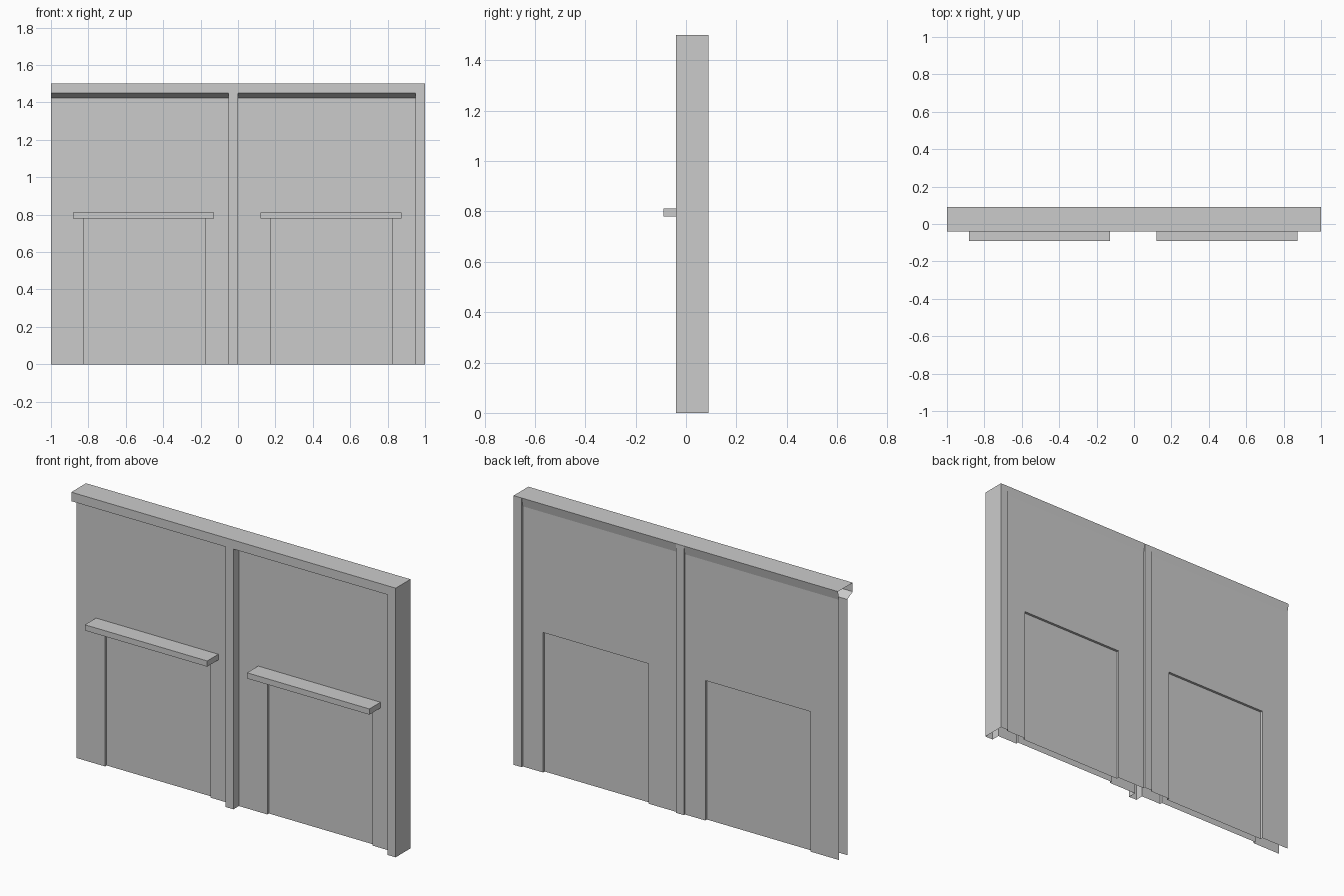
import bpy, bmesh
from mathutils import Vector

if "Cube" in bpy.data.objects:
    bpy.data.objects.remove(bpy.data.objects["Cube"])

TOP = 1.5
POST = (0.95, 1.0)        # post span inside a one-unit bay
DOOR = (0.175, 0.825)     # door span inside a bay
DOOR_H = 0.78


def face(bm, pts, out):
    """Add one polygon, wound so that it faces the given direction."""
    f = bm.faces.new([bm.verts.new(p) for p in pts])
    f.normal_update()
    if f.normal.dot(Vector(out)) < 0:
        f.normal_flip()


def panel(bm, x, z, y, s):
    face(bm, [(x[0], y, z[0]), (x[1], y, z[0]), (x[1], y, z[1]), (x[0], y, z[1])], (0, s, 0))


def jamb(bm, x, ya, yb, za, zb, nx):
    face(bm, [(x, ya, 0), (x, yb, 0), (x, yb, zb), (x, ya, za)], (nx, 0, 0))


def finish(bm, name, bays=1):
    bmesh.ops.remove_doubles(bm, verts=bm.verts, dist=1e-5)
    me = bpy.data.meshes.new(name)
    bm.to_mesh(me)
    bm.free()
    ob = bpy.data.objects.new(name, me)
    bpy.context.collection.objects.link(ob)
    ob.location.x = -1
    if bays > 1:
        arr = ob.modifiers.new("bays", 'ARRAY')
        arr.count = bays
        arr.use_relative_offset = False
        arr.use_constant_offset = True
        arr.constant_offset_displace = (1, 0, 0)
    return ob


def wall_skin(name, s, frame, wall, door, z_head, z_wall):
    """One side of a bay: post and header, recessed wall, deeper door."""
    bm = bmesh.new()
    # post and header
    panel(bm, POST, (0, z_head), frame, s)
    if z_head < TOP:
        panel(bm, (0, 1), (z_head, TOP), frame, s)
    # sloped underside of the header and sides of the post
    face(bm, [(0, frame, z_head), (POST[0], frame, z_head),
              (POST[0], wall, z_wall), (0, wall, z_wall)], (0, s, -0.5))
    jamb(bm, POST[0], frame, wall, z_head, z_wall, -1)
    jamb(bm, POST[1], frame, wall, z_head, z_wall, 1)
    # wall around the door
    panel(bm, (0, DOOR[0]), (0, z_wall), wall, s)
    panel(bm, (DOOR[1], POST[0]), (0, z_wall), wall, s)
    panel(bm, DOOR, (DOOR_H, z_wall), wall, s)
    # door and its reveal
    panel(bm, DOOR, (0, DOOR_H), door, s)
    jamb(bm, DOOR[0], wall, door, DOOR_H, DOOR_H, 1)
    jamb(bm, DOOR[1], wall, door, DOOR_H, DOOR_H, -1)
    face(bm, [(DOOR[0], wall, DOOR_H), (DOOR[1], wall, DOOR_H),
              (DOOR[1], door, DOOR_H), (DOOR[0], door, DOOR_H)], (0, 0, -1))
    return finish(bm, name, 2)


wall_skin("wall_front", -1, -0.04, 0.008, 0.022, 1.45, 1.425)
wall_skin("wall_back", 1, 0.09, 0.08, 0.066, TOP, 1.45)

# top cap; the left end and the bottom stay open
bm = bmesh.new()
face(bm, [(0, -0.04, TOP), (2, -0.04, TOP), (2, 0.09, TOP), (0, 0.09, TOP)], (0, 0, 1))
finish(bm, "wall_top")

# closed right end
bm = bmesh.new()
jamb(bm, 2, -0.04, 0.09, TOP, TOP, 1)
finish(bm, "wall_end")

# ledge over each door
bm = bmesh.new()
bmesh.ops.create_cube(bm, size=1)
bmesh.ops.scale(bm, vec=(0.754, 0.098, 0.032), verts=bm.verts)
bmesh.ops.translate(bm, vec=(0.496, -0.041, 0.796), verts=bm.verts)
bm.faces.ensure_lookup_table()
hidden = [f for f in bm.faces if f.normal.y > 0.9]
bmesh.ops.delete(bm, geom=hidden, context='FACES')
finish(bm, "door_ledge", 2)
